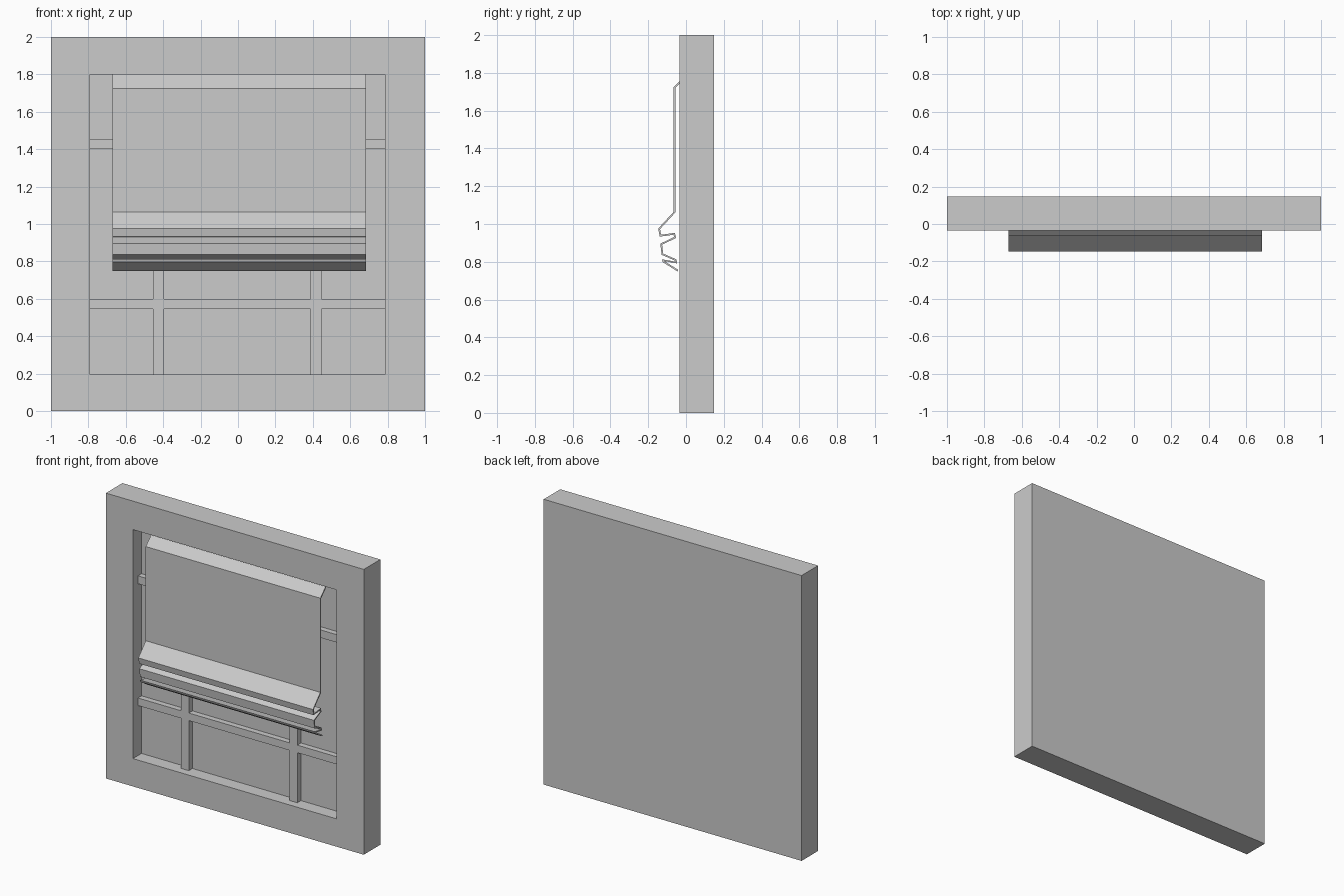
import bpy, bmesh
from mathutils import Vector

if "Cube" in bpy.data.objects:
    bpy.data.objects.remove(bpy.data.objects["Cube"])


def finish(bm, name):
    bmesh.ops.recalc_face_normals(bm, faces=bm.faces[:])
    me = bpy.data.meshes.new(name)
    bm.to_mesh(me)
    bm.free()
    ob = bpy.data.objects.new(name, me)
    bpy.context.collection.objects.link(ob)
    return ob


def add_box(bm, x0, x1, y0, y1, z0, z1):
    verts = bmesh.ops.create_cube(bm, size=1)["verts"]
    for v in verts:
        v.co = ((x0 if v.co.x < 0 else x1),
                (y0 if v.co.y < 0 else y1),
                (z0 if v.co.z < 0 else z1))


FRONT, BACK = -0.035, 0.148
PANE, BAR = 0.06, 0.02
X0, X1, Z0, Z1 = -0.79, 0.787, 0.195, 1.80

# wall with a recessed window opening: inset the front face and push it back
bm = bmesh.new()
add_box(bm, -1, 1, FRONT, BACK, 0, 2)
bm.normal_update()
face = min(bm.faces, key=lambda f: f.calc_center_median().y)
bmesh.ops.inset_region(bm, faces=[face], thickness=0.2)
for v in face.verts:
    v.co.x = X0 if v.co.x < 0 else X1
    v.co.z = Z0 if v.co.z < 1 else Z1
pane = bmesh.ops.extrude_discrete_faces(bm, faces=[face])["faces"][0]
for v in pane.verts:
    v.co.y = PANE
finish(bm, "wall")

# glazing bars: two full-height uprights, cross bars fitted between them
uprights = [(-0.455, -0.395), (0.387, 0.446)]
bm = bmesh.new()
for a, b in uprights:
    add_box(bm, a, b, BAR, PANE, Z0, Z1)
gaps = [(X0, uprights[0][0]), (uprights[0][1], uprights[1][0]), (uprights[1][1], X1)]
for z0, z1 in [(0.546, 0.599), (1.40, 1.455)]:
    for a, b in gaps:
        add_box(bm, a, b, BAR, PANE, z0, z1)
finish(bm, "window_bars")

# folded roman blind: front profile (y, z), thickened backwards and extruded in x
profile = [Vector(p) for p in [
    (0.01, 1.80), (-0.065, 1.725), (-0.065, 1.065), (-0.147, 0.976),
    (-0.139, 0.933), (-0.066, 0.943), (-0.063, 0.931), (-0.136, 0.896),
    (-0.129, 0.837), (-0.058, 0.806), (-0.057, 0.801), (-0.128, 0.813),
    (-0.123, 0.798), (-0.045, 0.749)]]
THICK = 0.009


def seg_normal(a, b):
    d = (b - a).normalized()
    return Vector((-d.y, d.x))


back = []
for i, p in enumerate(profile):
    n0 = seg_normal(profile[max(i - 1, 0)], profile[max(i, 1)])
    last = len(profile) - 1
    n1 = seg_normal(profile[min(i, last - 1)], profile[min(i + 1, last)])
    m = (n0 + n1).normalized()
    back.append(p + m * THICK / max(m.dot(n0), 0.65))

bm = bmesh.new()
rings = []
for x in (-0.67, 0.684):
    rings.append([(bm.verts.new((x, p.x, p.y)), bm.verts.new((x, q.x, q.y)))
                  for p, q in zip(profile, back)])
left, right = rings
for i in range(len(profile) - 1):
    for k in (0, 1):
        bm.faces.new((left[i][k], left[i + 1][k], right[i + 1][k], right[i][k]))
    for r in rings:
        bm.faces.new((r[i][0], r[i + 1][0], r[i + 1][1], r[i][1]))
for i in (0, -1):
    bm.faces.new((left[i][0], right[i][0], right[i][1], left[i][1]))
finish(bm, "roman_blind")
